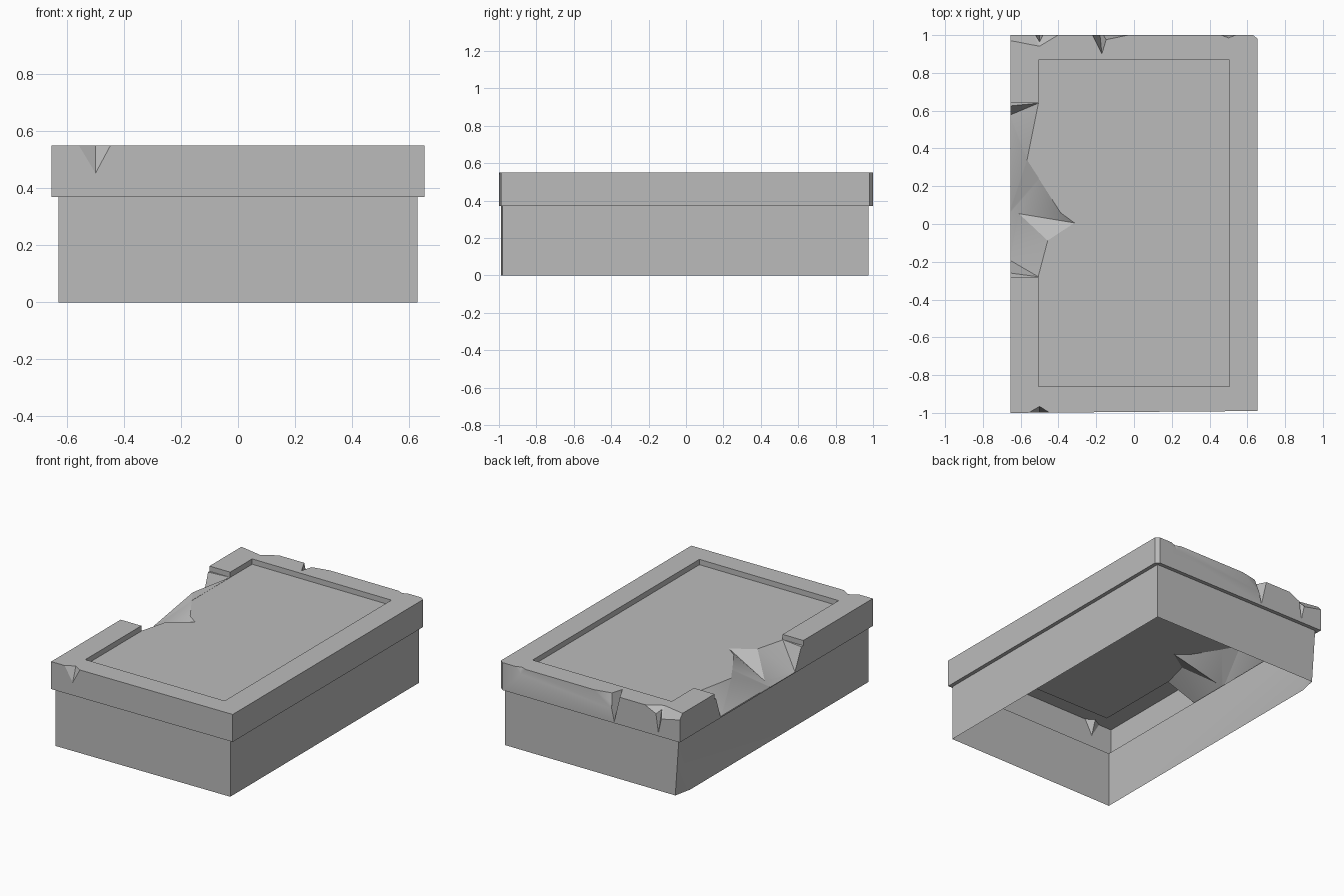
import bpy, bmesh
from mathutils import Vector

cube = bpy.data.objects.get("Cube")
if cube:
    bpy.data.objects.remove(cube, do_unlink=True)

stone = bpy.data.materials.new("grey_stone")
stone.use_nodes = True
stone.diffuse_color = (0.5, 0.5, 0.5, 1)
stone.node_tree.nodes["Principled BSDF"].inputs["Base Color"].default_value = (0.5, 0.5, 0.5, 1)


def finish(bm, name):
    bmesh.ops.recalc_face_normals(bm, faces=bm.faces)
    mesh = bpy.data.meshes.new(name)
    bm.to_mesh(mesh)
    bm.free()
    mesh.materials.append(stone)
    obj = bpy.data.objects.new(name, mesh)
    bpy.context.collection.objects.link(obj)
    return obj


def ring(bm, x0, x1, back, front_left, front_right, z):
    corners = ((x0, front_left), (x1, front_right), (x1, back), (x0, back))
    return [bm.verts.new((x, y, z)) for x, y in corners]


# Tomb: plain box, overhanging lid and sunken panel as stacked rings
bm = bmesh.new()
rings = [
    ring(bm, -0.63, 0.63, 0.975, -0.99, -0.98, 0),
    ring(bm, -0.63, 0.63, 0.975, -0.99, -0.98, 0.37),
    ring(bm, -0.655, 0.655, 1, -1, -0.99, 0.37),
    ring(bm, -0.655, 0.655, 1, -1, -0.99, 0.55),
    ring(bm, -0.505, 0.505, 0.868, -0.86, -0.86, 0.55),
    ring(bm, -0.505, 0.505, 0.868, -0.86, -0.86, 0.515),
]
for low, high in zip(rings, rings[1:]):
    for i in range(4):
        j = (i + 1) % 4
        bm.faces.new((low[i], low[j], high[j], high[i]))
bm.faces.new(rings[0])
bm.faces.new(rings[-1])
tomb = finish(bm, "stone_tomb")


# Carve away everything on one side of a small faceted patch
def carve(points, faces, push=(0, 0, 0.4)):
    bm = bmesh.new()
    verts = [bm.verts.new(p) for p in points]
    patch = [bm.faces.new([verts[i] for i in f]) for f in faces]
    copy = bmesh.ops.duplicate(bm, geom=patch + verts + list(bm.edges))["geom"]
    moved = [g for g in copy if isinstance(g, bmesh.types.BMVert)]
    bm_faces = [g for g in copy if isinstance(g, bmesh.types.BMFace)]
    bmesh.ops.delete(bm, geom=bm_faces, context='FACES_ONLY')
    bmesh.ops.delete(bm, geom=moved, context='VERTS')
    grown = bmesh.ops.extrude_face_region(bm, geom=patch, use_keep_orig=True)["geom"]
    bmesh.ops.translate(bm, vec=push, verts=[g for g in grown if isinstance(g, bmesh.types.BMVert)])
    tool = finish(bm, "cutter")
    tool.hide_render = True
    mod = tomb.modifiers.new("carve", 'BOOLEAN')
    mod.operation, mod.solver, mod.object = 'DIFFERENCE', 'EXACT', tool
    bpy.context.view_layer.objects.active = tomb
    bpy.ops.object.modifier_apply(modifier=mod.name)
    bpy.data.objects.remove(tool, do_unlink=True)


# Edge chip: inner point, two ends on the edge and the lowest point
def chip(inner, left, right, tip):
    p = Vector(inner)
    ends = [p + (Vector(e) - p) * 1.5 for e in (left, tip, right)]
    carve([p] + ends, [(0, 1, 2), (0, 2, 3)])


# Broken rim along one long side
carve([(-0.8, -0.28, 0.516), (-0.45, -0.28, 0.516), (-0.45, 0.64, 0.516), (-0.8, 0.64, 0.516)],
      [(0, 1, 2, 3)])

# Sloping fracture from the panel down to the lid's lower edge
z, edge, low = 0.517, -0.66, 0.372
fracture = [
    (-0.505, 0.64, z), (-0.565, 0.34, z), (-0.5, 0.24, z), (-0.385, 0.06, z),
    (-0.31, 0.005, z), (-0.455, -0.09, z), (-0.505, -0.28, z),
    (-0.61, 0.055, 0.4),
    (edge, 0.64, 0.56), (edge, 0.575, low), (edge, 0.06, low), (edge, -0.19, low), (edge, -0.28, 0.56),
]
carve(fracture, [(0, 8, 9), (0, 9, 1), (1, 9, 10), (1, 10, 2), (2, 10, 7), (2, 7, 3), (3, 7, 4),
                 (4, 7, 5), (5, 7, 11), (7, 10, 11), (5, 11, 6), (6, 11, 12)])

# Chips along the front and back edges
top = 0.551
chip((-0.5, -0.965, top), (-0.56, -1, top), (-0.445, -1, top), (-0.5, -1, 0.45))
chip((-0.17, 0.9, top), (-0.22, 1, top), (-0.14, 1, top), (-0.18, 1, 0.38))
chip((-0.15, 0.975, top), (-0.19, 1, top), (-0.03, 1, top), (-0.16, 1, 0.46))
chip((0.5, 0.985, top), (0.46, 1, top), (0.54, 1, top), (0.5, 1, 0.51))
chip((-0.5, 0.94, top), (-0.68, 0.975, top), (-0.4, 1, top), (-0.53, 1, 0.49))
chip((-0.5, 0.965, 0.53), (-0.53, 1, 0.53), (-0.48, 1, 0.53), (-0.5, 1, 0.39))

# Worn corner of the lid and worn foot of the box
carve([(0.61, 1.016, 0.3), (0.675, 0.964, 0.3), (0.675, 0.964, 0.7), (0.61, 1.016, 0.7)],
      [(0, 1, 2, 3)], (0.2, 0.2, 0))
carve([(-0.63, 0.975, 0.36), (-0.5925, 0.975, -0.18), (-0.63, 0.8, -0.18)],
      [(0, 1, 2)], (-0.2, 0.2, 0))

# Open the hollow underside
bm = bmesh.new()
bm.from_mesh(tomb.data)
under = [f for f in bm.faces if f.normal.z < -0.9 and f.calc_center_median().z < 0.01]
bmesh.ops.delete(bm, geom=under, context='FACES')
bm.to_mesh(tomb.data)
bm.free()

bpy.ops.object.select_all(action='DESELECT')
tomb.select_set(True)
bpy.context.view_layer.objects.active = tomb
bpy.ops.object.shade_smooth_by_angle(angle=0.5)
